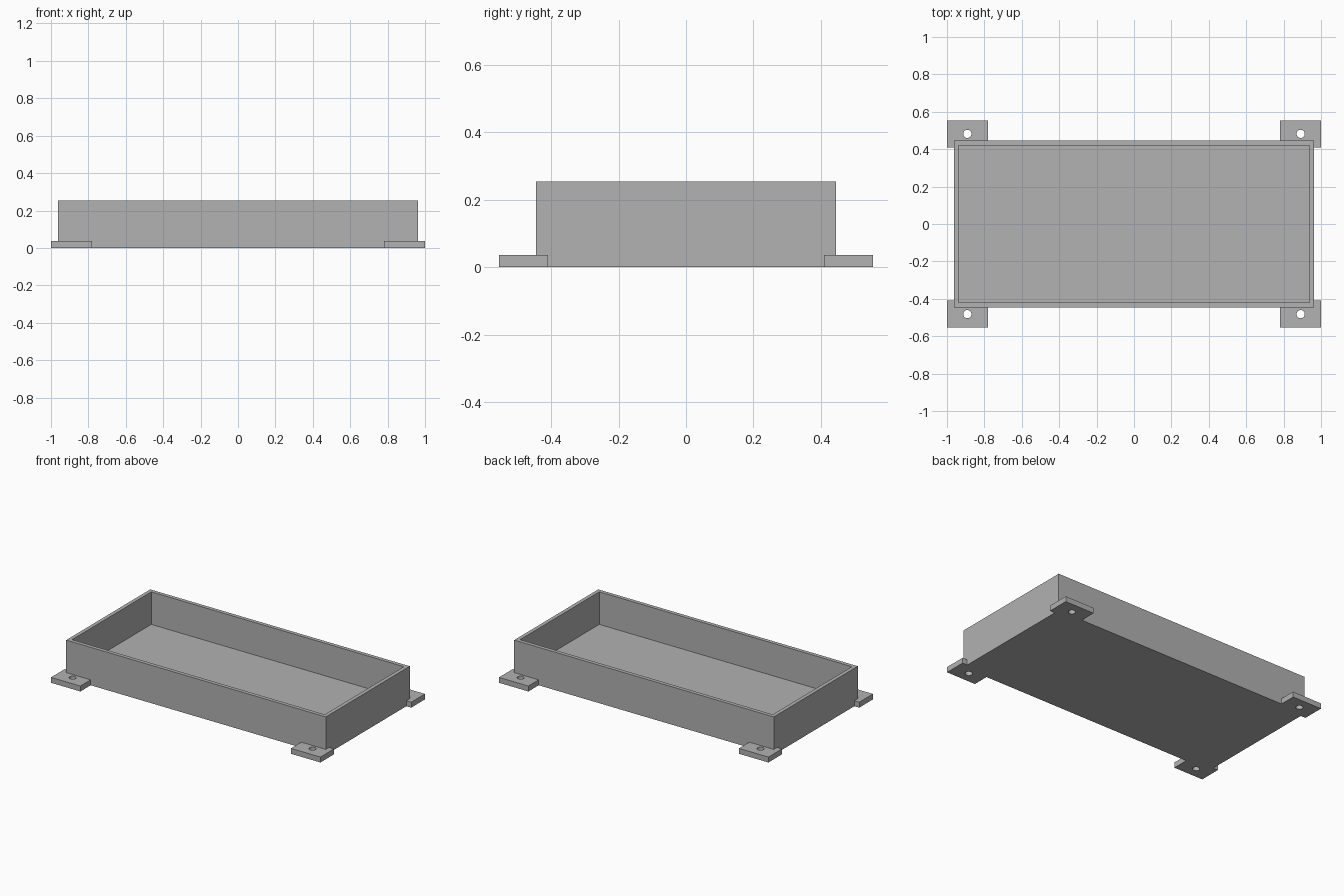
import bpy, bmesh, math

cube = bpy.data.objects.get("Cube")
if cube:
    bpy.data.objects.remove(cube, do_unlink=True)

U = 2 / 55                      # wall thickness, the module of the design
BOX_X, BOX_Y, BOX_Z = 26.5 * U, 12.25 * U, 7 * U
TAB_X, TAB_Y = 27.5 * U, 15.25 * U
TAB_W, TAB_D = 6 * U, 4 * U
HOLE_R = 0.022

grey = bpy.data.materials.new("plain grey")
grey.use_nodes = True
colour = (0.445, 0.445, 0.445, 1)
grey.diffuse_color = colour
grey.node_tree.nodes["Principled BSDF"].inputs["Base Color"].default_value = colour


def make_object(name, bm):
    bmesh.ops.recalc_face_normals(bm, faces=bm.faces)
    mesh = bpy.data.meshes.new(name)
    bm.to_mesh(mesh)
    bm.free()
    mesh.materials.append(grey)
    obj = bpy.data.objects.new(name, mesh)
    bpy.context.collection.objects.link(obj)
    return obj


def add_loop(bm, points):
    verts = [bm.verts.new((x, y, 0)) for x, y in points]
    return [bm.edges.new((a, b)) for a, b in zip(verts, verts[1:] + verts[:1])]


# Open tray: a block whose top is inset to the rim and sunk to the floor
bm = bmesh.new()
bmesh.ops.create_cube(bm, size=1)
for v in bm.verts:
    v.co = (v.co.x * 2 * BOX_X, v.co.y * 2 * BOX_Y, (v.co.z + 0.5) * BOX_Z)
top = max(bm.faces, key=lambda f: f.calc_center_median().z)
bmesh.ops.inset_region(bm, faces=[top], thickness=U)
cavity = bmesh.ops.extrude_face_region(bm, geom=[top])["geom"]
bmesh.ops.translate(bm, vec=(0, 0, U - BOX_Z),
                    verts=[g for g in cavity if isinstance(g, bmesh.types.BMVert)])
if top.is_valid:
    bmesh.ops.delete(bm, geom=[top], context='FACES_ONLY')
make_object("tray", bm)


# Mounting tabs: L-shaped plates wrapped round each corner, with a screw hole
def mounting_tab(name, sx, sy):
    inner_x, inner_y = TAB_X - TAB_W, TAB_Y - TAB_D
    outline = [(inner_x, BOX_Y), (BOX_X, BOX_Y), (BOX_X, inner_y),
               (TAB_X, inner_y), (TAB_X, TAB_Y), (inner_x, TAB_Y)]
    cx, cy, n = TAB_X - TAB_W / 2, TAB_Y - TAB_D / 2, 32
    hole = [(cx + HOLE_R * math.cos(math.tau * i / n),
             cy + HOLE_R * math.sin(math.tau * i / n)) for i in range(n)]
    bm = bmesh.new()
    edges = []
    for loop in (outline, hole):
        edges += add_loop(bm, [(sx * x, sy * y) for x, y in loop])
    bmesh.ops.triangle_fill(bm, edges=edges, use_beauty=True, normal=(0, 0, 1))
    plate = bmesh.ops.extrude_face_region(bm, geom=bm.faces[:], use_keep_orig=True)["geom"]
    bmesh.ops.translate(bm, vec=(0, 0, U),
                        verts=[g for g in plate if isinstance(g, bmesh.types.BMVert)])
    bmesh.ops.dissolve_limit(bm, angle_limit=0.01, verts=bm.verts, edges=bm.edges)
    make_object(name, bm)


for side, sx in (("left", 1), ("right", -1)):
    for end, sy in (("front", -1), ("back", 1)):
        mounting_tab(f"{end}_{side}_mounting_tab", sx, sy)
